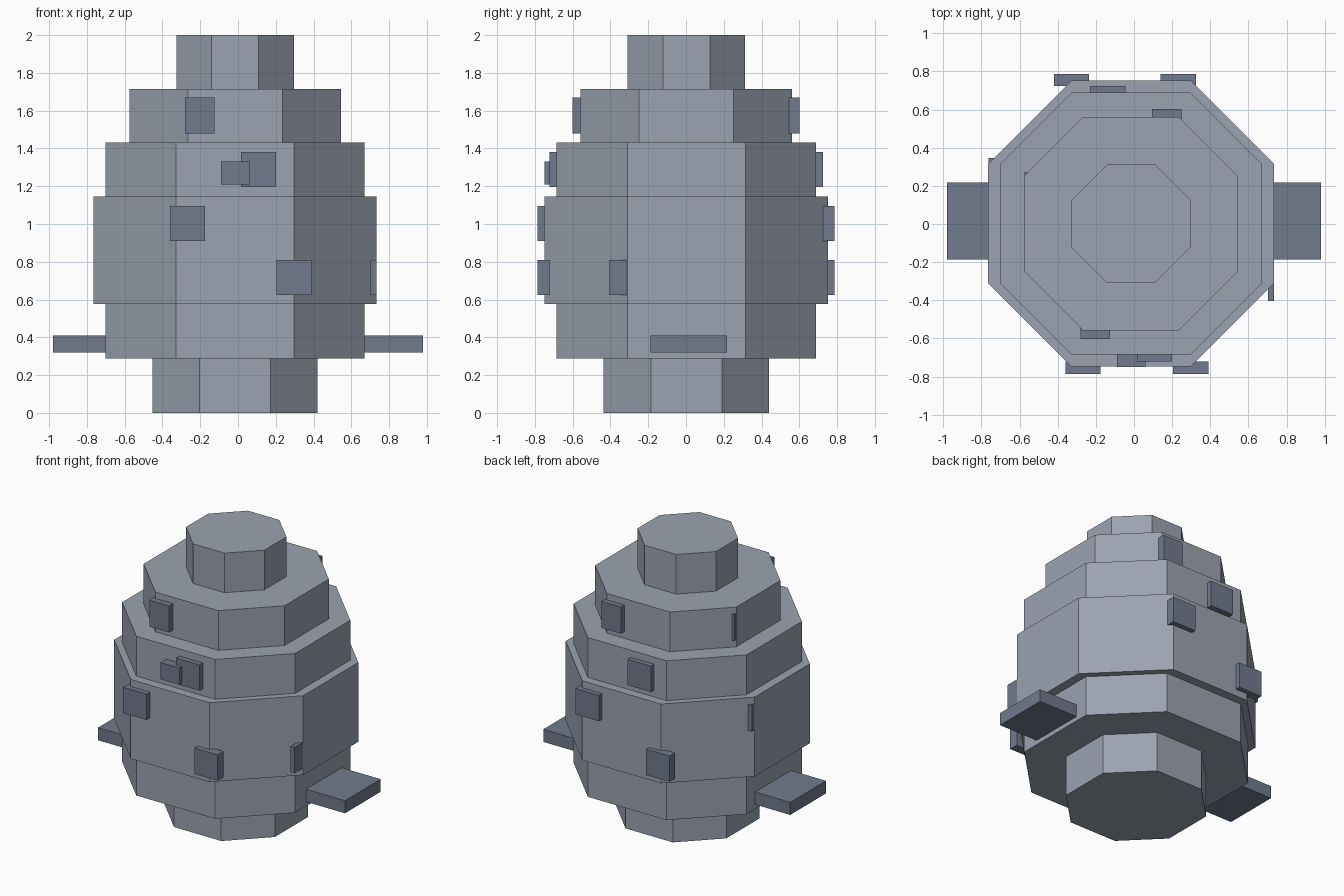
import bpy, bmesh

if "Cube" in bpy.data.objects:
    bpy.data.objects.remove(bpy.data.objects["Cube"])

CX, CY = -0.0155, 0.002


def material(name, rgb):
    m = bpy.data.materials.new(name)
    m.diffuse_color = (*rgb, 1.0)
    m.use_nodes = True
    m.node_tree.nodes["Principled BSDF"].inputs["Base Color"].default_value = m.diffuse_color
    return m


HULL = material("light steel", (0.33, 0.37, 0.44))
PANEL = material("dark steel", (0.165, 0.195, 0.265))


def finish(bm, name, mat):
    bmesh.ops.recalc_face_normals(bm, faces=bm.faces)
    me = bpy.data.meshes.new(name)
    bm.to_mesh(me)
    bm.free()
    me.materials.append(mat)
    ob = bpy.data.objects.new(name, me)
    bpy.context.collection.objects.link(ob)


def tier(name, z0, z1, r, f):
    """Eight-sided drum: half width r, half length of the straight sides f."""
    bm = bmesh.new()
    ring = [(r, -f), (r, f), (f, r), (-f, r), (-r, f), (-r, -f), (-f, -r), (f, -r)]
    face = bm.faces.new([bm.verts.new((CX + x, CY + y, z0)) for x, y in ring])
    ext = bmesh.ops.extrude_face_region(bm, geom=[face], use_keep_orig=True)
    top = [v for v in ext["geom"] if isinstance(v, bmesh.types.BMVert)]
    bmesh.ops.translate(bm, verts=top, vec=(0, 0, z1 - z0))
    finish(bm, name, HULL)


def box(name, x0, x1, y0, y1, z0, z1):
    bm = bmesh.new()
    bmesh.ops.create_cube(bm, size=1)
    for v in bm.verts:
        v.co = (x1 if v.co.x > 0 else x0, y1 if v.co.y > 0 else y0,
                z1 if v.co.z > 0 else z0)
    finish(bm, name, PANEL)


# Stacked body
tier("base", 0.0, 0.288, 0.4375, 0.1875)
tier("lower_body", 0.288, 0.576, 0.6865, 0.3125)
tier("middle_body", 0.576, 1.145, 0.75, 0.3125)
tier("upper_body", 1.145, 1.431, 0.6865, 0.3125)
tier("shoulder", 1.431, 1.716, 0.56, 0.25)
tier("cap", 1.716, 2.0, 0.311, 0.125)

# Side fins
box("left_fin", -0.98, -0.6, -0.187, 0.218, 0.32, 0.41)
box("right_fin", 0.6, 0.98, -0.187, 0.218, 0.32, 0.41)

# Heights of the four rows of panels
ROWS = [(0.625, 0.81), (0.91, 1.095), (1.195, 1.38), (1.48, 1.67)]

# Front panels: x range, outer y, inner y, row
for x0, x1, ya, yb, r in [(0.205, 0.39, -0.787, -0.72, 0), (-0.36, -0.175, -0.787, -0.72, 1),
                          (0.015, 0.20, -0.722, -0.66, 2), (-0.28, -0.125, -0.602, -0.54, 3)]:
    box("front_panel", x0, x1, ya, yb, *ROWS[r])
box("front_knob", -0.09, 0.06, -0.749, -0.66, 1.21, 1.33)

# Back panels
for x0, x1, ya, yb, r in [(-0.42, -0.235, 0.725, 0.787, 0), (0.14, 0.325, 0.72, 0.787, 1),
                          (-0.23, -0.045, 0.66, 0.725, 2), (0.095, 0.25, 0.54, 0.602, 3)]:
    box("back_panel", x0, x1, ya, yb, *ROWS[r])

# Side panels, almost flush, peeking past the corners
box("right_panel", 0.702, 0.733, -0.405, -0.22, *ROWS[0])
box("left_panel", -0.764, -0.735, 0.16, 0.345, *ROWS[1])
box("left_upper_panel", -0.574, -0.54, 0.115, 0.272, *ROWS[3])
